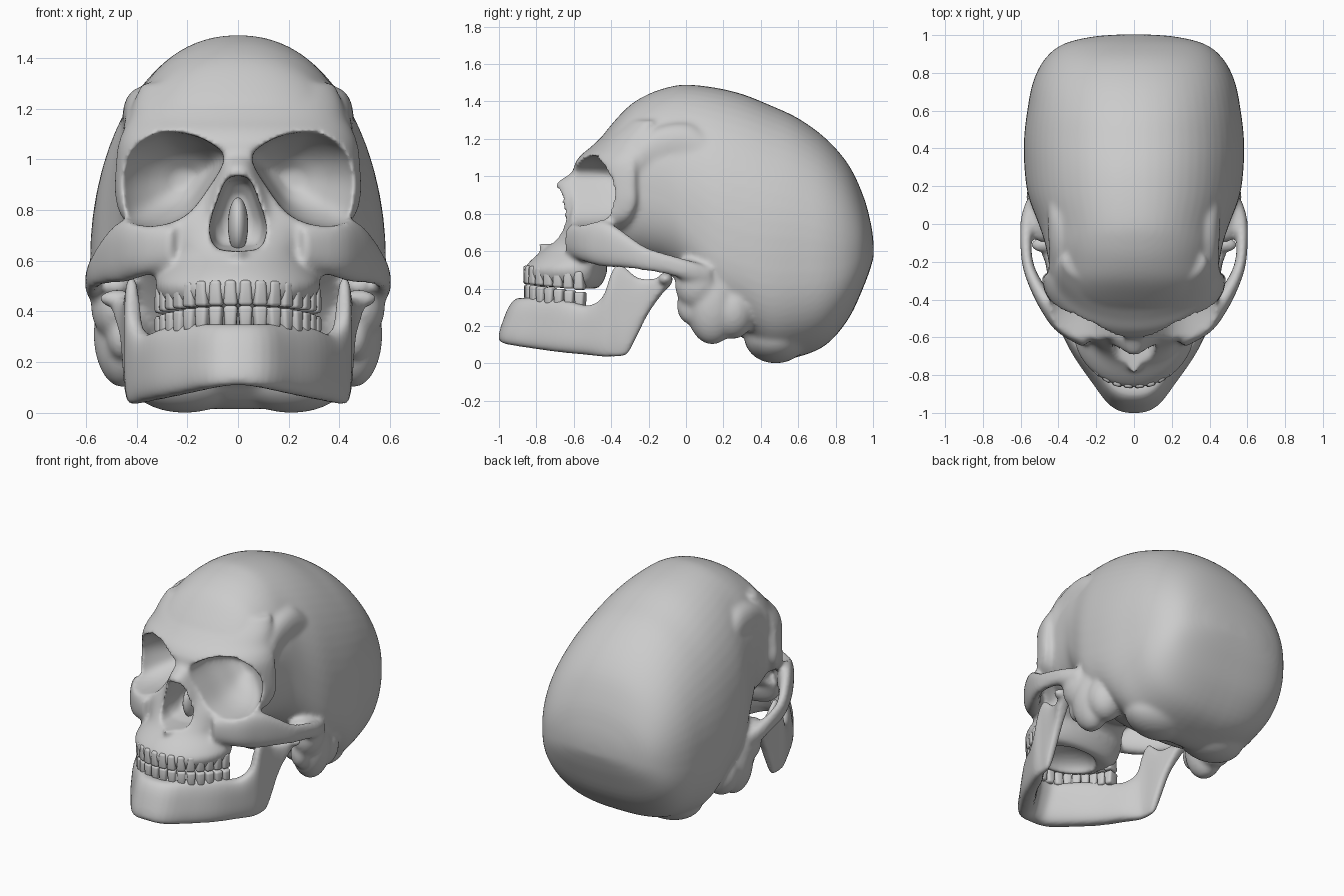
import bpy, bmesh, math
from mathutils import Vector, Matrix

if "Cube" in bpy.data.objects:
    bpy.data.objects.remove(bpy.data.objects["Cube"])

bone = bpy.data.materials.new("bone_grey")
bone.use_nodes = True
bone.diffuse_color = (0.6, 0.6, 0.6, 1)
bone.node_tree.nodes["Principled BSDF"].inputs["Base Color"].default_value = (0.6, 0.6, 0.6, 1)
X, Y, Z = Vector((1, 0, 0)), Vector((0, 1, 0)), Vector((0, 0, 1))


# ---- helpers ----
def spline(pts, steps=4, closed=False):
    """Smooth curve through tuples of any length."""
    n, out = len(pts), []
    pick = (lambda i: pts[i % n]) if closed else (lambda i: pts[min(max(i, 0), n - 1)])
    for i in range(n if closed else n - 1):
        for k in range(steps):
            t = k / steps
            out.append(tuple(
                0.5 * (2 * b + (c - a) * t + (2 * a - 5 * b + 4 * c - d) * t * t
                       + (3 * b - a - 3 * c + d) * t ** 3)
                for a, b, c, d in zip(pick(i - 1), pick(i), pick(i + 1), pick(i + 2))))
    return out if closed else out + [pts[-1]]


def ring(c, u, v, wide, low, high, n=2.0, n_low=None, count=48):
    """Superellipse section; the lower half may have its own depth and squareness."""
    out = []
    for k in range(count):
        a = 2 * math.pi * k / count
        e = 2 / (n if math.sin(a) > 0 else n_low or n)
        p = math.copysign(abs(math.cos(a)) ** e, math.cos(a))
        q = math.copysign(abs(math.sin(a)) ** e, math.sin(a))
        out.append(c + u * p * wide + v * q * (high if q > 0 else low))
    return out


def loft(bm, rings):
    rows = [[bm.verts.new(p) for p in r] for r in rings]
    for a, b in zip(rows, rows[1:]):
        for k in range(len(a)):
            j = (k + 1) % len(a)
            bm.faces.new((a[k], a[j], b[j], b[k]))
    bm.faces.new(rows[0])
    bm.faces.new(rows[-1])


def strip(bm, stations, n):
    """Upright sections (x, y, low, high, half thickness) along a plan path."""
    st, rings = spline(stations), []
    for i, (x, y, lo, hi, t) in enumerate(st):
        a, b = st[max(i - 1, 0)], st[min(i + 1, len(st) - 1)]
        side = Vector((a[1] - b[1], b[0] - a[0], 0)).normalized()
        h = (hi - lo) / 2
        rings.append(ring(Vector((x, y, lo + h)), side, Z, t, h, h, n))
    loft(bm, rings)


def blob(bm, c, r, both=True):
    for s in ((1, -1) if both else (1,)):
        m = Matrix.Translation((c[0] * s, c[1], c[2])) @ Matrix.Diagonal((*r, 1))
        bmesh.ops.create_uvsphere(bm, u_segments=24, v_segments=16, radius=1, matrix=m)


def make(name, bm):
    bmesh.ops.recalc_face_normals(bm, faces=bm.faces)
    me = bpy.data.meshes.new(name)
    bm.to_mesh(me)
    bm.free()
    ob = bpy.data.objects.new(name, me)
    bpy.context.scene.collection.objects.link(ob)
    return ob


def fuse(ob, size):
    m = ob.modifiers.new("fuse", "REMESH")
    m.mode, m.voxel_size, m.use_smooth_shade = "VOXEL", size, True


def soften(ob, times):
    m = ob.modifiers.new("soften", "SMOOTH")
    m.factor, m.iterations = 0.5, times


def finish(ob):
    """Apply the modifiers, colour the part and shade it smooth."""
    dg = bpy.context.evaluated_depsgraph_get()
    me = bpy.data.meshes.new_from_object(ob.evaluated_get(dg))
    ob.modifiers.clear()
    ob.data = me
    me.materials.clear()
    me.materials.append(bone)
    for p in me.polygons:
        p.use_smooth = True


# ---- braincase: y, top, widest height, bottom, half width ----
bm = bmesh.new()
case = [(-.54, 1.09, 1, .9, .14), (-.5, 1.145, 1, .75, .26), (-.4, 1.275, 1, .6, .38),
        (-.3, 1.38, .98, .55, .435), (-.2, 1.44, .96, .53, .452), (-.1, 1.475, .92, .5, .472),
        (0, 1.49, .8, .41, .505), (.15, 1.475, .67, .21, .56), (.3, 1.44, .61, .14, .58),
        (.45, 1.38, .59, .02, .582), (.6, 1.31, .59, .035, .565), (.75, 1.2, .58, .1, .535),
        (.87, 1.06, .58, .24, .475), (.95, .89, .6, .41, .38), (.99, .74, .6, .52, .23),
        (1.003, .64, .6, .57, .08)]
loft(bm, [ring(Vector((0, y, m)), X, Z, w, m - b, t - m, 2.15, 2.8, 64)
          for y, t, m, b, w in spline(case)])

# ---- face: height, front, widest y, back, half width ----
face = [(.4, -.8, -.55, -.47, .25), (.44, -.85, -.55, -.44, .3), (.5, -.865, -.55, -.42, .325),
        (.55, -.83, -.5, -.42, .315), (.62, -.75, -.45, -.3, .28), (.69, -.69, -.4, -.25, .34),
        (.76, -.65, -.33, -.24, .45), (.85, -.615, -.28, -.23, .485), (.95, -.605, -.28, -.23, .485),
        (1.05, -.6, -.28, -.22, .475), (1.11, -.565, -.27, -.2, .455), (1.16, -.505, -.25, -.18, .43),
        (1.23, -.43, -.22, -.15, .41), (1.3, -.35, -.18, -.12, .38)]
loft(bm, [ring(Vector((0, c, z)), X, Y, w, c - f, b - c, 2, None, 64)
          for z, f, c, b, w in spline(face)])

# nose bones, rim of the nose opening and spine
nasal = [(1.08, -.57, .05), (1.02, -.61, .06), (.97, -.685, .075), (.92, -.695, .1),
         (.87, -.69, .125), (.8, -.685, .15), (.73, -.69, .165), (.66, -.72, .17), (.59, -.77, .16)]
loft(bm, [ring(Vector((0, -.5, z)), X, Y, w, -.5 - f, .1, 2, 2.4)
          for z, f, w in spline(nasal)])
blob(bm, (0, -.74, .635), (.03, .055, .03), False)

# cheekbones running back into the arches, and the swell of the temporal lines
cheek = [(.24, -.61, .57, .74, .05), (.37, -.53, .54, .76, .055), (.45, -.43, .515, .76, .05),
         (.515, -.33, .51, .7, .037), (.56, -.22, .495, .625, .03), (.572, -.1, .475, .585, .03),
         (.56, .02, .44, .55, .04), (.53, .12, .42, .52, .04)]
swell = [(.4, -.27, .98, 1.18, .06), (.37, -.19, 1.02, 1.25, .08), (.355, -.08, 1.04, 1.285, .098),
         (.36, .04, 1.0, 1.28, .098), (.38, .16, .9, 1.2, .09)]
for s in (1, -1):
    for path in (cheek, swell):
        strip(bm, [(x * s, *rest) for x, *rest in path], 2.4)

# mastoids, ear region, arch roots and occipital swellings
blob(bm, (.455, .14, .31), (.115, .14, .21))
blob(bm, (.44, .25, .28), (.12, .12, .15))
blob(bm, (.49, .06, .42), (.09, .12, .13))
blob(bm, (.46, .02, .31), (.06, .07, .1))
blob(bm, (.48, .02, .5), (.08, .12, .06))
blob(bm, (.21, .48, .14), (.23, .17, .14))
skull = make("skull", bm)

# ---- openings ----
cutters = []
socket = [(.055, 1.0), (.11, 1.06), (.2, 1.095), (.31, 1.1), (.42, 1.04), (.472, .94),
          (.465, .84), (.425, .76), (.31, .745), (.2, .785), (.12, .88)]
depths = [(-.9, 1.04, .008), (-.56, 1.04, .008), (-.43, .98, 0), (-.34, .82, -.012),
          (-.26, .56, -.035), (-.2, .2, -.055)]
for s in (1, -1):
    bm = bmesh.new()
    loft(bm, [[Vector((s * (.27 + sh + (x - .27) * k), y, .92 + (z - .92) * k))
               for x, z in spline(socket, 4, True)] for y, k, sh in spline(depths)])
    cutters.append(make("eye_socket_cutter", bm))

half = [(.045, .92), (.08, .84), (.112, .73), (.09, .655), (.035, .64)]
nose = [(0, .935)] + half + [(-x, z) for x, z in reversed(half)]
bm = bmesh.new()
loft(bm, [[Vector((x * k, y, .78 + (z - .78) * k)) for x, z in spline(nose, 4, True)]
          for y, k in ((-1, 1), (-.6, 1), (-.5, .85), (-.45, .5))])
cutters.append(make("nose_cutter", bm))
bm = bmesh.new()
blob(bm, (0, -.65, .4), (.2, .15, .1), False)
cutters.append(make("palate_cutter", bm))

fuse(skull, .0135)
for c in cutters:
    c.hide_render = True
    m = skull.modifiers.new("opening", "BOOLEAN")
    m.operation, m.solver, m.object = "DIFFERENCE", "EXACT", c
fuse(skull, .0125)
soften(skull, 7)
finish(skull)
for c in cutters:
    bpy.data.objects.remove(c)

# septum inside the nose
bm = bmesh.new()
blob(bm, (0, -.49, .74), (.04, .09, .11), False)
finish(make("septum", bm))

# ---- jaw: chin, body, angle, ramus and condyle ----
bm = bmesh.new()
side = [(.09, -.925, .1, .35, .055), (.185, -.8, .08, .35, .055), (.28, -.66, .06, .335, .055),
        (.355, -.52, .045, .31, .05), (.4, -.44, .035, .36, .04), (.415, -.4, .035, .48, .035),
        (.42, -.36, .035, .535, .03), (.425, -.31, .055, .5, .03), (.43, -.26, .15, .46, .03),
        (.44, -.2, .27, .45, .03), (.46, -.13, .37, .46, .035), (.47, -.08, .42, .47, .03)]
strip(bm, [(-x, *r) for x, *r in reversed(side)] + [(0, -.952, .11, .35, .055)] + side, 3)
for v in bm.verts:
    lean = min(max((-v.co.y - .5) / .4, 0), 1)
    v.co.y += .36 * (v.co.z - .15) * lean
blob(bm, (.475, -.11, .45), (.07, .04, .035))
jaw = make("jaw", bm)
fuse(jaw, .0115)
soften(jaw, 5)
finish(jaw)

# ---- teeth along the dental arch ----
arch = [Vector((x, y, 0)) for x, y in
        spline([(0, -.85), (.1, -.83), (.19, -.765), (.255, -.665), (.295, -.54)], 20)]
total = sum((b - a).length for a, b in zip(arch, arch[1:]))


def along(d):
    for a, b in zip(arch, arch[1:]):
        step = (b - a).length
        if d <= step:
            return a + (b - a) * (d / step), (b - a).normalized()
        d -= step
    return arch[-1], (arch[-1] - arch[-2]).normalized()


def tooth_row(name, up, height, back):
    bm = bmesh.new()
    pitch = total / 8
    for i in range(8):
        p, t = along(pitch * (i + .5))
        bite = .385 + (-.55 - p.y) * .13 + up * .0008 * i
        deep = .045 + .005 * i
        for s in (1, -1):
            for v in bmesh.ops.create_cube(bm, size=1)["verts"]:
                root = v.co.z * up > 0
                w = pitch * (.75 if root else .97) * v.co.x
                q = p + t * w + Vector((t.y, -t.x, 0)) * deep * v.co.y
                z = bite + up * (height if root else 0)
                v.co = Vector((q.x * s, q.y + back, z))
    row = make(name, bm)
    m = row.modifiers.new("rounding", "BEVEL")
    m.width, m.segments = .014, 3
    finish(row)


tooth_row("upper_teeth", 1, .1, 0)
tooth_row("lower_teeth", -1, .09, .004)
